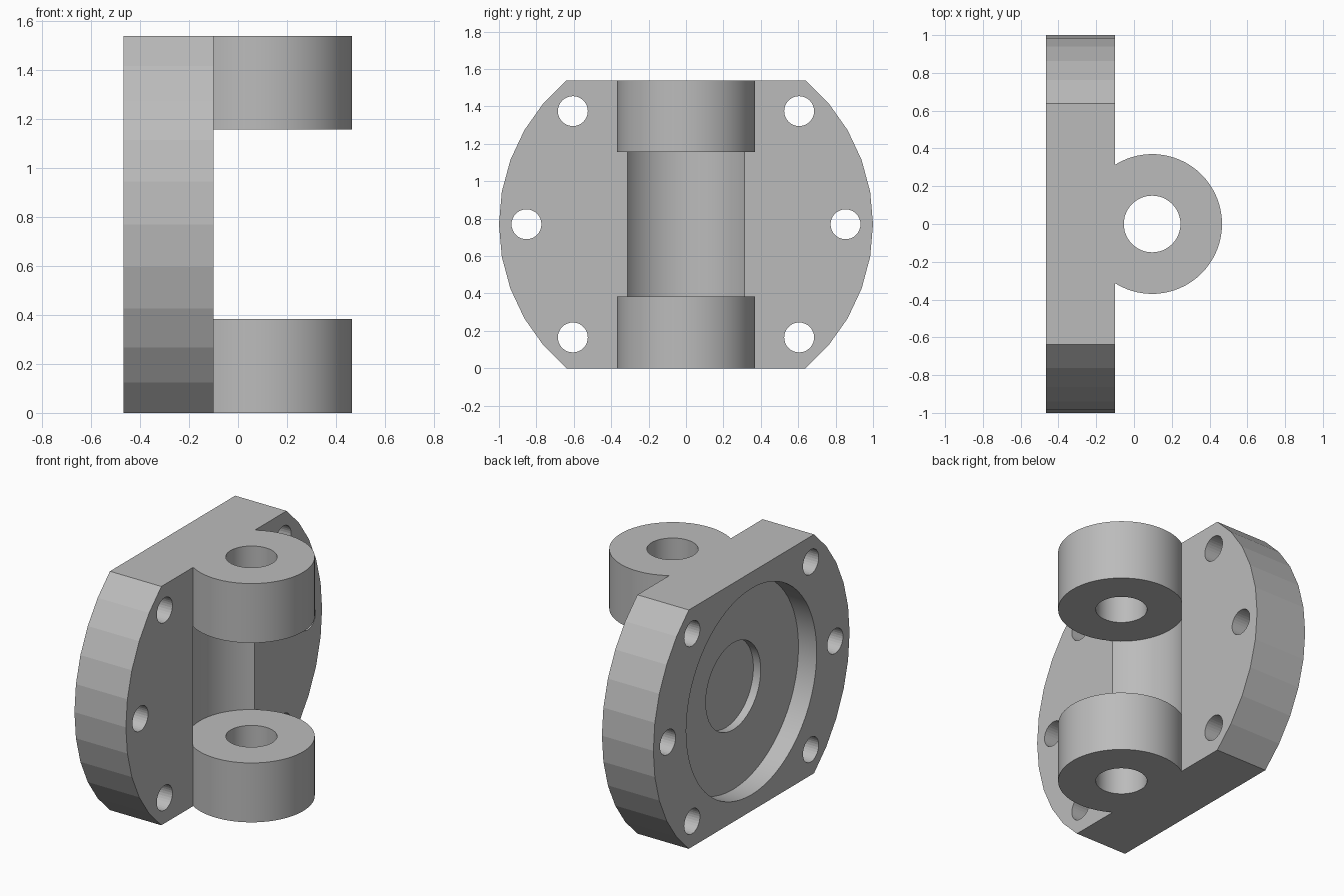
import bpy, bmesh
from math import sin, cos, asin, acos, pi, radians
from mathutils import Vector

if "Cube" in bpy.data.objects:
    bpy.data.objects.remove(bpy.data.objects["Cube"], do_unlink=True)

HEIGHT, MID = 1.54, 0.77
BACK, FACE = -0.467, -0.10          # flange thickness range in x
LUG_X, LUG_R, LUG_H = 0.096, 0.37, 0.383

grey = bpy.data.materials.new("plain grey")
grey.use_nodes = True
grey.diffuse_color = (0.5, 0.5, 0.5, 1)
grey.node_tree.nodes["Principled BSDF"].inputs["Base Color"].default_value = (0.5, 0.5, 0.5, 1)


def arc(cx, cy, r, a0, a1, steps):
    return [(cx + r * cos(a0 + (a1 - a0) * i / steps),
             cy + r * sin(a0 + (a1 - a0) * i / steps)) for i in range(steps + 1)]


def circle(cx, cy, r, steps=48):
    return arc(cx, cy, r, 0, 2 * pi, steps)[:-1]


def prism(name, outline, axis, lo, hi):
    """Extrude a closed outline along x (outline in y, z) or z (outline in x, y)."""
    bm = bmesh.new()
    place = (lambda p: (lo, *p)) if axis == "x" else (lambda p: (*p, lo))
    face = bm.faces.new([bm.verts.new(place(p)) for p in outline])
    offset = Vector((hi - lo, 0, 0)) if axis == "x" else Vector((0, 0, hi - lo))
    new = bmesh.ops.extrude_face_region(bm, geom=[face])["geom"]
    bmesh.ops.translate(bm, vec=offset, verts=[v for v in new if isinstance(v, bmesh.types.BMVert)])
    bmesh.ops.recalc_face_normals(bm, faces=bm.faces)
    mesh = bpy.data.meshes.new(name)
    bm.to_mesh(mesh)
    bm.free()
    mesh.materials.append(grey)
    obj = bpy.data.objects.new(name, mesh)
    bpy.context.collection.objects.link(obj)
    return obj


def cut(obj, cutter):
    mod = obj.modifiers.new("cut", "BOOLEAN")
    mod.operation, mod.solver, mod.object = "DIFFERENCE", "EXACT", cutter
    bpy.context.view_layer.objects.active = obj
    bpy.ops.object.modifier_apply(modifier=mod.name)
    bpy.data.objects.remove(cutter, do_unlink=True)


def finish(obj):
    bpy.ops.object.select_all(action="DESELECT")
    obj.select_set(True)
    bpy.context.view_layer.objects.active = obj
    bpy.ops.object.shade_smooth_by_angle(angle=radians(8.5))


# Flange: faceted disc with flat top and bottom
half = asin(MID)
rim = arc(0, MID, 1, -half, half, 10) + arc(0, MID, 1, pi - half, pi + half, 10)
flange = prism("flange_plate", rim, "x", BACK, FACE)

# Stepped round recess in the back
cut(flange, prism("recess_cutter", circle(0, MID, 0.665, 64), "x", BACK - 0.1, BACK + 0.13))
cut(flange, prism("inner_recess_cutter", circle(0, MID, 0.28), "x", BACK, BACK + 0.182))

# Concave groove between the lugs
cut(flange, prism("groove_cutter", circle(LUG_X, 0, LUG_R, 64), "z", LUG_H, HEIGHT - LUG_H))

# Six bolt holes
for side in (-1, 1):
    for y, dz in ((0.605, 0.605), (0.853, 0), (0.605, -0.605)):
        cut(flange, prism("bolt_cutter", circle(side * y, MID + dz, 0.08, 32), "x", BACK - 0.1, FACE + 0.1))
finish(flange)

# Hinge lugs: round eyes trimmed flat against the flange
reach = acos((FACE - LUG_X) / LUG_R)
for name, z in (("lower_lug", 0), ("upper_lug", HEIGHT - LUG_H)):
    lug = prism(name, arc(LUG_X, 0, LUG_R, -reach, reach, 48), "z", z, z + LUG_H)
    cut(lug, prism("pin_cutter", circle(LUG_X, 0, 0.15), "z", z - 0.1, z + LUG_H + 0.1))
    finish(lug)
